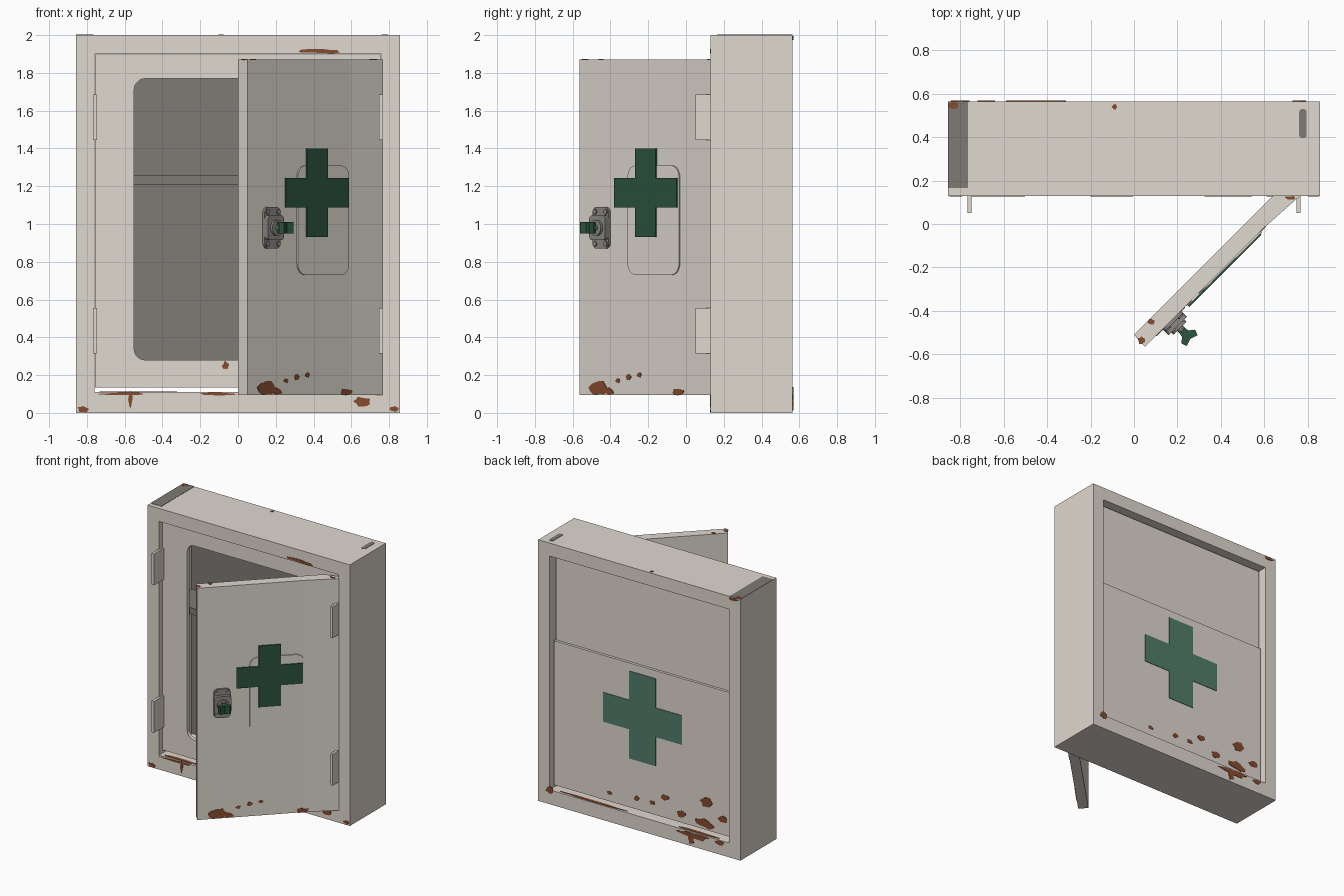
import bpy, bmesh, math, random
from mathutils import Matrix, Vector

if "Cube" in bpy.data.objects:
    bpy.data.objects.remove(bpy.data.objects["Cube"])

random.seed(4)

def material(name, col):
    m = bpy.data.materials.new(name)
    m.diffuse_color = (*col, 1)
    m.use_nodes = True
    m.node_tree.nodes["Principled BSDF"].inputs["Base Color"].default_value = m.diffuse_color
    return m

PAINT = material("warm white paint", (0.74, 0.69, 0.625))
GREY = material("dark grey paint", (0.21, 0.195, 0.175))
METAL = material("dull metal", (0.26, 0.25, 0.23))
GREEN = material("dark green", (0.025, 0.088, 0.05))
PALE = material("faded green", (0.085, 0.21, 0.145))
RUST = material("rust", (0.24, 0.07, 0.026))

def plane(u, v, origin=(0, 0, 0)):
    """Drawing plane: u right, v up, w outwards."""
    u, v = Vector(u).normalized(), Vector(v)
    m = Matrix((u, v, u.cross(v))).transposed().to_4x4()
    return Matrix.Translation(origin) @ m

FRONT = plane((1, 0, 0), (0, 0, 1))
BACK = plane((-1, 0, 0), (0, 0, 1))
SIDE = plane((0, 1, 0), (0, 0, 1))
TOP = plane((1, 0, 0), (0, 1, 0))
DOOR = plane((1, 1, 0), (0, 0, 1), (0.41, -0.205, 0))

def finish(name, bm, mat):
    bmesh.ops.recalc_face_normals(bm, faces=bm.faces)
    me = bpy.data.meshes.new(name)
    bm.to_mesh(me)
    bm.free()
    me.materials.append(mat)
    ob = bpy.data.objects.new(name, me)
    bpy.context.collection.objects.link(ob)
    return ob

def prism(name, pts, w0, w1, frame, mat):
    """Outline extruded from depth w0 to w1."""
    bm = bmesh.new()
    a = [bm.verts.new(frame @ Vector((u, v, w0))) for u, v in pts]
    b = [bm.verts.new(frame @ Vector((u, v, w1))) for u, v in pts]
    bm.faces.new(a)
    bm.faces.new(b)
    n = len(pts)
    for i in range(n):
        j = (i + 1) % n
        bm.faces.new((a[i], a[j], b[j], b[i]))
    return finish(name, bm, mat)

def ring(name, outer, inner, w0, w1, frame, mat):
    """Frame between two outlines with equal point counts."""
    bm = bmesh.new()
    loops = [[bm.verts.new(frame @ Vector((u, v, w))) for u, v in pts]
             for pts, w in ((outer, w0), (outer, w1), (inner, w1), (inner, w0))]
    n = len(outer)
    for k in range(4):
        a, b = loops[k], loops[(k + 1) % 4]
        for i in range(n):
            j = (i + 1) % n
            bm.faces.new((a[i], a[j], b[j], b[i]))
    return finish(name, bm, mat)

def rect(u0, u1, v0, v1):
    return [(u0, v0), (u1, v0), (u1, v1), (u0, v1)]

def rounded(u0, u1, v0, v1, r, seg=5):
    pts = []
    for k, (cu, cv) in enumerate(rect(u0 + r, u1 - r, v0 + r, v1 - r)):
        for i in range(seg + 1):
            a = math.pi + (k + i / seg) * math.pi / 2
            pts.append((cu + r * math.cos(a), cv + r * math.sin(a)))
    return pts

def cross(cu, cv, half, arm):
    q = [(arm, half), (arm, arm), (half, arm)]
    pts = q + [(u, -v) for u, v in reversed(q)]
    pts += [(-u, -v) for u, v in q] + [(-u, v) for u, v in reversed(q)]
    return [(cu + u, cv + v) for u, v in pts]

def circle(cu, cv, r, n=16):
    return [(cu + r * math.cos(2 * math.pi * i / n),
             cv + r * math.sin(2 * math.pi * i / n)) for i in range(n)]

def blotches(name, frame, w, spots):
    """Thin irregular rust patches: centre u, v and half sizes."""
    for cu, cv, ru, rv in spots:
        pts = []
        for i in range(12):
            a, k = i * math.pi / 6, random.uniform(0.6, 1.0)
            pts.append((cu + ru * k * math.cos(a), cv + rv * k * math.sin(a)))
        prism(name, pts, w - 0.002, w + 0.003, frame, RUST)

# Outer cabinet frame
ring("cabinet_frame", rect(-0.857, 0.857, 0, 2), rect(-0.76, 0.76, 0.11, 1.9),
     -0.565, -0.13, FRONT, PAINT)

# Front panel with rounded opening, inner walls behind it
ring("opening_panel", rounded(-0.757, 0.757, 0.135, 1.897, 0.002),
     rounded(-0.55, 0.55, 0.28, 1.77, 0.06), -0.20, -0.17, FRONT, PAINT)
ring("inner_walls", rect(-0.745, 0.745, 0.135, 1.885),
     rect(-0.725, 0.725, 0.155, 1.865), -0.49, -0.20, FRONT, PAINT)
prism("inner_lining", rect(-0.73, 0.73, 0.15, 1.87), -0.485, -0.475, FRONT, GREY)
prism("shelf", rect(-0.725, 0.725, 1.21, 1.26), -0.475, -0.22, FRONT, GREY)

# Back: upper and lower panels meeting at the shelf, faded cross
prism("upper_back_panel", rect(-0.75, 0.75, 1.22, 1.89), 0.486, 0.505, BACK, PAINT)
prism("lower_back_panel", rect(-0.75, 0.75, 0.135, 1.24), 0.486, 0.525, BACK, PAINT)
prism("back_cross", cross(0, 0.845, 0.335, 0.112), 0.523, 0.529, BACK, PALE)

# Dark worn patches on the top
prism("top_corner_patch", rect(-0.857, -0.765, 0.165, 0.565), 1.997, 2.002, TOP, GREY)
prism("top_small_patch", rounded(0.76, 0.795, 0.395, 0.53, 0.016), 1.997, 2.002, TOP, GREY)

# Half-open door
prism("door", [(0, -0.51), (0.05, -0.565), (0.59, -0.025), (0.765, 0.13),
               (0.74, 0.16), (0.64, 0.13)], 0.095, 1.87, TOP, PAINT)
prism("door_raised_plate", rounded(-0.14, 0.245, 0.73, 1.31, 0.06),
      -0.005, 0.008, DOOR, PAINT)
prism("door_cross", cross(0, 1.165, 0.235, 0.078), 0.006, 0.0155, DOOR, GREEN)

# Hinge tabs on both sides
for x in (-0.757, 0.757):
    for z in (0.435, 1.565):
        prism("hinge_tab", rect(0.05, 0.17, z - 0.12, z + 0.12),
              x - 0.010, x + 0.010, SIDE, PAINT)

# Latch: base, housing, stem, screws and green grip
LU, LZ = -0.335, 0.98
prism("latch_base", rounded(LU - 0.06, LU + 0.06, LZ - 0.11, LZ + 0.11, 0.03),
      -0.005, 0.015, DOOR, METAL)
prism("latch_housing", rounded(LU - 0.06, LU + 0.06, LZ - 0.065, LZ + 0.065, 0.02),
      0.015, 0.04, DOOR, METAL)
prism("latch_collar", circle(LU, LZ, 0.042), 0.04, 0.055, DOOR, METAL)
prism("latch_stem", circle(LU, LZ, 0.018, 10), 0.05, 0.09, DOOR, METAL)
for su in (-0.04, 0.04):
    for sv in (-0.085, 0.085):
        prism("latch_screw", circle(LU + su, LZ + sv, 0.014, 8), 0.015, 0.022, DOOR, METAL)
GRIP = DOOR @ Matrix(((1, 0, 0, LU), (0, 0, 1, LZ), (0, 1, 0, 0), (0, 0, 0, 1)))
prism("latch_grip", [(-0.016, 0.068), (0.016, 0.068), (0.022, 0.09), (0.045, 0.108),
                     (0.035, 0.134), (0, 0.122), (-0.035, 0.134), (-0.045, 0.108),
                     (-0.022, 0.09)], -0.03, 0.03, GRIP, GREEN)

# Rust
blotches("door_rust", DOOR, 0, [(-0.36, 0.135, 0.08, 0.05), (-0.29, 0.115, 0.05, 0.02),
    (-0.14, 0.19, 0.025, 0.018), (-0.06, 0.20, 0.02, 0.015), (-0.22, 0.17, 0.02, 0.015),
    (0.23, 0.11, 0.06, 0.02)])
blotches("frame_front_rust", FRONT, -0.13, [(0.44, 1.915, 0.13, 0.014),
    (-0.57, 0.07, 0.015, 0.05), (-0.6, 0.10, 0.16, 0.010), (-0.82, 0.02, 0.035, 0.02),
    (0.83, 0.02, 0.03, 0.02), (0.66, 0.06, 0.05, 0.03), (-0.1, 0.10, 0.12, 0.008)])
blotches("panel_rust", FRONT, -0.17, [(-0.065, 0.25, 0.02, 0.025)])
blotches("sill_rust", TOP, 0.11, [(-0.58, 0.155, 0.17, 0.02), (0.4, 0.545, 0.3, 0.015),
    (-0.48, 0.545, 0.2, 0.018)])
blotches("back_frame_rust", BACK, 0.565, [(0.46, 0.085, 0.16, 0.025),
    (0.44, 0.05, 0.03, 0.045), (0.68, 0.09, 0.05, 0.02), (-0.76, 0.11, 0.04, 0.03),
    (0.80, 1.985, 0.05, 0.012)])
blotches("back_panel_rust", BACK, 0.525, [(0.54, 0.35, 0.06, 0.05), (0.52, 0.18, 0.10, 0.04),
    (0.19, 0.29, 0.04, 0.025), (0.33, 0.20, 0.045, 0.03), (0.68, 0.25, 0.05, 0.03),
    (-0.05, 0.22, 0.03, 0.02), (-0.28, 0.20, 0.03, 0.015), (0.08, 0.22, 0.03, 0.02)])
blotches("top_rust", TOP, 2.0, [(-0.83, 0.545, 0.027, 0.018), (-0.09, 0.54, 0.015, 0.015)])
blotches("door_top_rust", TOP, 1.87, [(0.035, -0.535, 0.022, 0.02), (0.08, -0.45, 0.018, 0.015),
    (0.72, 0.12, 0.03, 0.01)])
